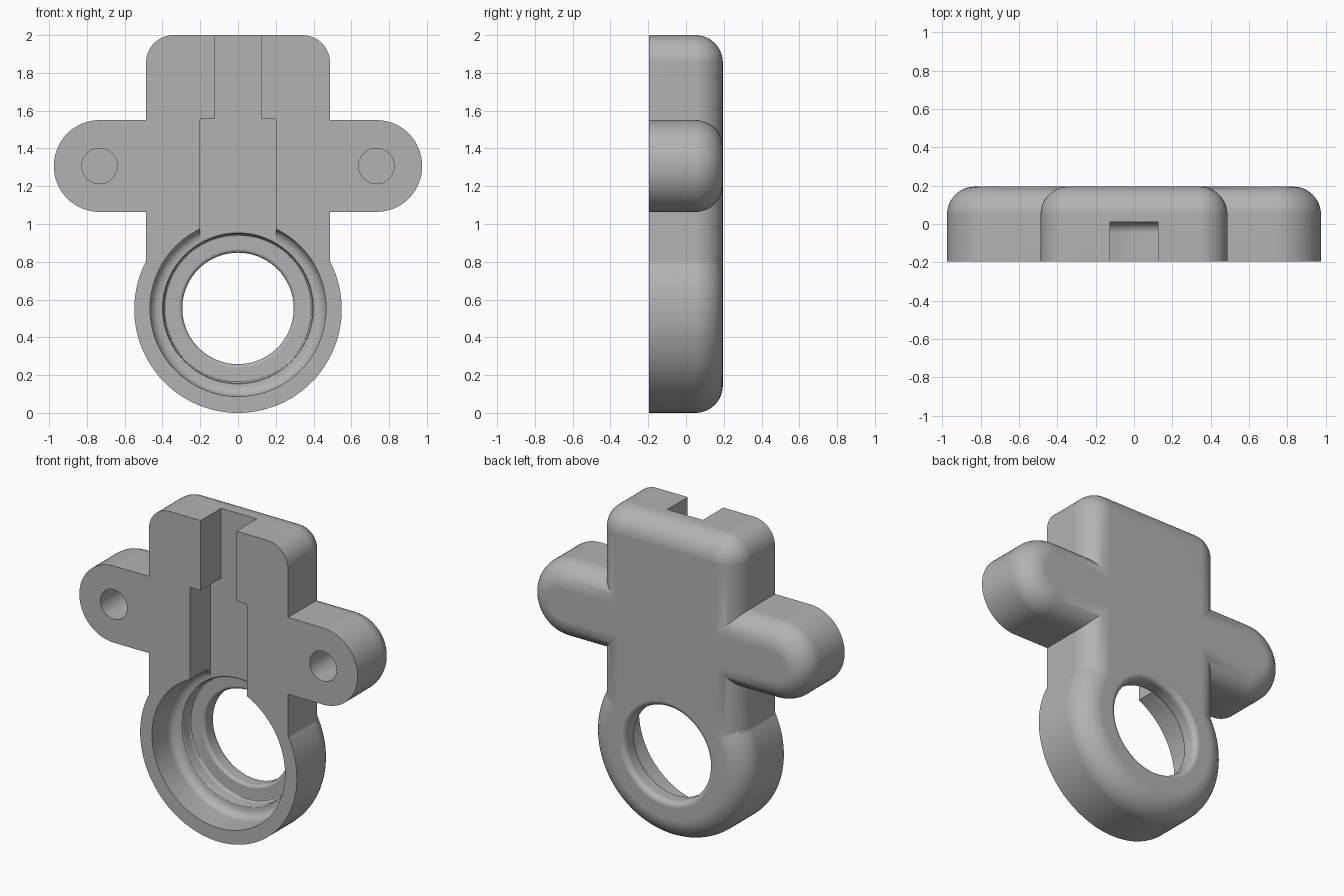
import bpy, bmesh, math
from math import sin, cos, pi

cube = bpy.data.objects.get("Cube")
if cube:
    bpy.data.objects.remove(cube, do_unlink=True)

FRONT, BACK = -0.195, 0.195
FILLET = 0.145
RING_Z, EAR_Z, EAR_X = 0.549, 1.307, 0.733

grey = bpy.data.materials.new("plain grey")
grey.use_nodes = True
COLOUR = (0.45, 0.45, 0.45, 1)
grey.diffuse_color = COLOUR
grey.node_tree.nodes["Principled BSDF"].inputs["Base Color"].default_value = COLOUR


def loft(name, rings):
    """Skin a stack of equal-length point rings and cap both ends."""
    bm = bmesh.new()
    rows = [[bm.verts.new(p) for p in ring] for ring in rings]
    n = len(rows[0])
    for a, b in zip(rows, rows[1:]):
        for i in range(n):
            j = (i + 1) % n
            bm.faces.new((a[i], a[j], b[j], b[i]))
    bm.faces.new(rows[0][::-1])
    bm.faces.new(rows[-1])
    bmesh.ops.recalc_face_normals(bm, faces=bm.faces)
    mesh = bpy.data.meshes.new(name)
    bm.to_mesh(mesh)
    bm.free()
    mesh.materials.append(grey)
    obj = bpy.data.objects.new(name, mesh)
    bpy.context.collection.objects.link(obj)
    return obj


def outline(x, z, hx, hz, r, y, steps):
    """Rounded rectangle in the xz plane."""
    pts = []
    for k, (sx, sz) in enumerate(((1, 1), (-1, 1), (-1, -1), (1, -1))):
        for i in range(steps + 1):
            a = (k + i / steps) * pi / 2
            pts.append((x + sx * (hx - r) + r * cos(a), y, z + sz * (hz - r) + r * sin(a)))
    return pts


def rounded_block(name, z, hx, hz, r, steps=16):
    """Block with a flat front and a rounded back edge."""
    rings = [outline(0, z, hx, hz, r, FRONT, steps)]
    for i in range(13):
        a = i / 12 * pi / 2
        inset = FILLET * (1 - cos(a))
        rings.append(outline(0, z, hx - inset, hz - inset, r - inset,
                             BACK - FILLET * (1 - sin(a)), steps))
    return loft(name, rings)


def turned(name, x, z, profile, n=96):
    """Turned solid along y from (radius, depth behind the front) pairs."""
    return loft(name, [[(x + r * cos(2 * pi * i / n), FRONT + d, z + r * sin(2 * pi * i / n))
                        for i in range(n)] for r, d in profile])


def arc(cr, cd, radius, start, end, steps=6):
    """Arc in profile space, angles in degrees."""
    angles = [math.radians(start + (end - start) * i / steps) for i in range(steps + 1)]
    return [(cr + radius * cos(a), cd + radius * sin(a)) for a in angles]


def slot(name, half_width, bottom, top):
    zc, hz = (bottom + top) / 2, (top - bottom) / 2
    return loft(name, [outline(0, zc, half_width, hz, 0.008, y, 3) for y in (FRONT - 0.1, 0.01)])


def combine(target, tool, operation):
    mod = target.modifiers.new(operation.title(), 'BOOLEAN')
    mod.operation, mod.solver, mod.object = operation, 'EXACT', tool
    bpy.context.view_layer.objects.active = target
    bpy.ops.object.modifier_apply(modifier=mod.name)
    bpy.data.objects.remove(tool, do_unlink=True)


# Main body: upright plate, mounting ears and ring
body = rounded_block("bracket_body", 1.225, 0.487, 0.775, FILLET + 0.001)
combine(body, rounded_block("mounting_ears", EAR_Z, 0.975, 0.243, 0.242), 'UNION')
combine(body, rounded_block("ring", RING_Z, 0.549, 0.549, 0.5485, 32), 'UNION')

# Stepped bore with rounded ledges and a rounded rear opening
bore = [(0.466, -0.1)]
bore += arc(0.411, 0.15, 0.055, 0, 90)
bore += arc(0.405, 0.215, 0.01, 270, 180, 3)
bore += arc(0.38, 0.265, 0.015, 0, 90, 3)
bore += arc(0.315, 0.30, 0.02, 270, 180, 4)
bore += arc(0.33, 0.355, 0.035, 180, 90)
bore += [(0.33, 0.5)]
combine(body, turned("bore_cutter", 0, RING_Z + 0.004, bore), 'DIFFERENCE')

# Cable channel: wide below, narrow through the top
combine(body, slot("wide_channel_cutter", 0.2, 0.6, 1.557), 'DIFFERENCE')
combine(body, slot("narrow_channel_cutter", 0.125, 1.4, 2.2), 'DIFFERENCE')

# Blind screw holes in the ears
for side in (-1, 1):
    combine(body, turned("screw_hole_cutter", side * EAR_X, EAR_Z,
                         [(0.094, -0.1), (0.094, 0.25)], 48), 'DIFFERENCE')

# Smooth fillets with crisp edges
bpy.ops.object.select_all(action='DESELECT')
body.select_set(True)
bpy.context.view_layer.objects.active = body
bpy.ops.object.shade_smooth_by_angle(angle=math.radians(30))
weighted = body.modifiers.new("Weighted Normals", 'WEIGHTED_NORMAL')
weighted.keep_sharp = True
